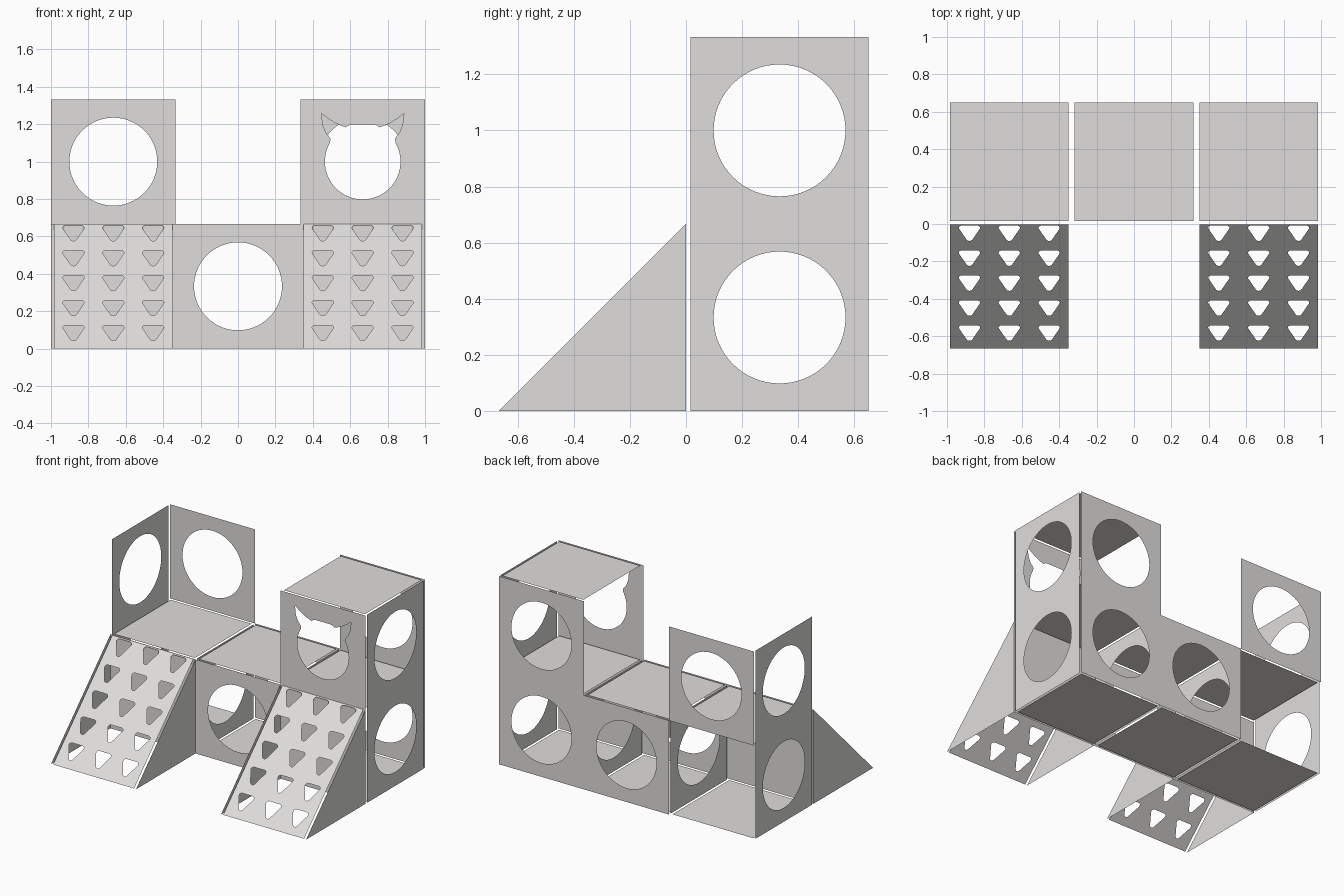
import bpy
import bmesh
from math import sin, cos, pi, radians
from mathutils import Vector

cube = bpy.data.objects.get("Cube")
if cube:
    bpy.data.objects.remove(cube, do_unlink=True)

CELL = 2 / 3          # size of one play cell
HALF = CELL / 2
INSET = 0.016         # gap left where panels meet

grey = bpy.data.materials.new("warm_grey")
grey.use_nodes = True
colour = (0.74, 0.73, 0.71, 1)
grey.diffuse_color = colour
grey.node_tree.nodes["Principled BSDF"].inputs["Base Color"].default_value = colour

X, Y, Z = Vector((1, 0, 0)), Vector((0, 1, 0)), Vector((0, 0, 1))
SLOPE = (Y + Z).normalized()


def sheet(name, centre, u, v, outline, holes=()):
    """Flat sheet in the plane of u and v, with holes cut through it."""
    bm = bmesh.new()
    edges = []
    for loop in (outline, *holes):
        verts = [bm.verts.new(u * a + v * b) for a, b in loop]
        edges += [bm.edges.new((p, q)) for p, q in zip(verts, verts[1:] + verts[:1])]
    bmesh.ops.triangle_fill(bm, use_beauty=True, edges=edges, normal=u.cross(v))
    mesh = bpy.data.meshes.new(name)
    bm.to_mesh(mesh)
    bm.free()
    mesh.materials.append(grey)
    obj = bpy.data.objects.new(name, mesh)
    obj.location = centre
    bpy.context.collection.objects.link(obj)
    return obj


def rect(w, h):
    return [(-w, -h), (w, -h), (w, h), (-w, h)]


def arc(cx, cy, r, start, end, steps):
    angles = [radians(start + (end - start) * i / steps) for i in range(steps + 1)]
    return [(cx + r * cos(t), cy + r * sin(t)) for t in angles]


def circle():
    return arc(0, 0, 0.235, 0, 360, 64)[:-1]


def eared_hole():
    """Round opening with two pointed ears, mirrored left to right."""
    side = arc(0, 0, 0.202, -90, 30, 24)
    side += [(0.172, 0.123), (0.197, 0.155), (0.213, 0.195), (0.22, 0.257),
             (0.185, 0.23), (0.145, 0.205), (0.115, 0.192), (0.09, 0.183),
             (0.075, 0.194), (0.06, 0.198)]
    return side + [(-a, b) for a, b in reversed(side[1:])]


def grip_hole(cx, top):
    """Rounded triangle pointing down the ramp."""
    r = 0.017
    return (arc(cx + 0.04, top - r, r, -30, 90, 6)
            + arc(cx - 0.04, top - r, r, 90, 210, 6)
            + arc(cx, top - 0.099, r, 210, 330, 6))


def cell_centre(column, level):
    return Vector((column * CELL, HALF, HALF + level * CELL))


def wall(name, column, level, side, holes=()):
    """Front (-1) or back (1) wall of a cell."""
    sheet(name, cell_centre(column, level) + Y * side * HALF, X * -side, Z,
          rect(HALF, HALF), holes)


def side_wall(name, column, level, side):
    sheet(name, cell_centre(column, level) + X * side * HALF, Y * side, Z,
          rect(HALF - INSET, HALF), [circle()])


def deck(name, column, height):
    sheet(name, (column * CELL, HALF, height * CELL), X, Y,
          rect(HALF - INSET, HALF - INSET))


# Horizontal decks
for column, place in ((-1, "right"), (0, "middle"), (1, "left")):
    deck(place + "_floor", column, 0)
    deck(place + "_platform", column, 1)
deck("tower_roof", 1, 2)

# Front walls
wall("middle_front_wall", 0, 0, -1, [circle()])
wall("eared_front_wall", 1, 1, -1, [eared_hole()])
for column, place in ((-1, "right"), (1, "left")):
    wall(place + "_ramp_back_wall", column, 0, -1)

# Back walls
for name, column, level in (("middle_back_wall", 0, 0), ("left_lower_back_wall", 1, 0),
                            ("left_upper_back_wall", 1, 1), ("right_upper_back_wall", -1, 1)):
    wall(name, column, level, 1, [circle()])

# Outer side walls and inner dividers
for column, place in ((-1, "right"), (1, "left")):
    for level, tier in enumerate(("lower", "upper")):
        side_wall(place + "_" + tier + "_side_wall", column, level, column)
    side_wall(place + "_divider", 0, 0, column)

# Climbing ramps with triangular side panels
length = CELL * 2 ** 0.5
triangle = [(-HALF, -HALF), (HALF, -HALF), (HALF, HALF)]
for column, place in ((-1, "right"), (1, "left")):
    grips = [grip_hole(i * 0.213, length / 2 - 0.012 - row * length / 5)
             for row in range(5) for i in (-1, 0, 1)]
    sheet(place + "_ramp", (column * CELL, -HALF, HALF), X, SLOPE,
          rect(HALF - INSET, length / 2 - 0.002), grips)
    for side, label in ((-1, "right"), (1, "left")):
        sheet(place + "_ramp_" + label + "_side",
              (column * CELL + side * HALF, -HALF, HALF), Y * 1.0, Z, triangle)
